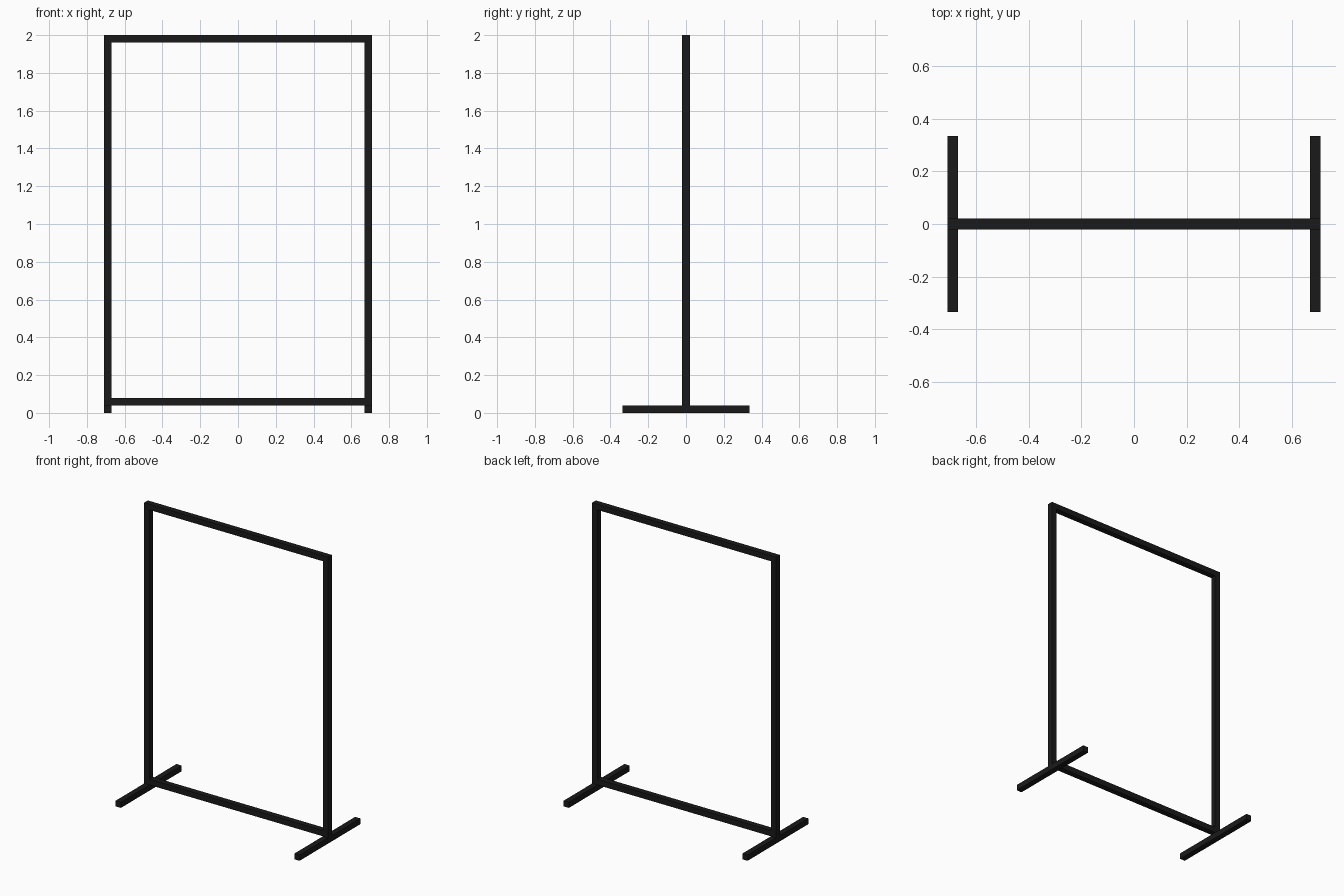
import bpy

if "Cube" in bpy.data.objects:
    bpy.data.objects.remove(bpy.data.objects["Cube"])

T = 0.04          # square tube thickness
HALF_W = 0.71     # half of the overall width
FOOT_LEN = 0.67
HEIGHT = 2.0

black = bpy.data.materials.new("black_metal")
black.diffuse_color = (0.01, 0.01, 0.01, 1)
black.use_nodes = True
black.node_tree.nodes["Principled BSDF"].inputs["Base Color"].default_value = black.diffuse_color


def tube(name, size, centre):
    """Square-section bar with its size applied to the mesh."""
    bpy.ops.mesh.primitive_cube_add(size=1, location=centre)
    ob = bpy.context.object
    ob.name = name
    ob.scale = size
    bpy.ops.object.transform_apply(location=False, rotation=False, scale=True)
    ob.data.materials.append(black)
    return ob


# feet and the posts standing on them
for side, s in (("left", -1), ("right", 1)):
    x = s * (HALF_W - T / 2)
    tube(f"{side}_foot", (T, FOOT_LEN, T), (x, 0, T / 2))
    tube(f"{side}_post", (T, T, HEIGHT - T), (x, 0, (HEIGHT + T) / 2))

# rails between the posts
inner = 2 * (HALF_W - T)
tube("top_rail", (inner, T, T), (0, 0, HEIGHT - T / 2))
tube("bottom_rail", (inner, T, T), (0, 0, 1.5 * T))
